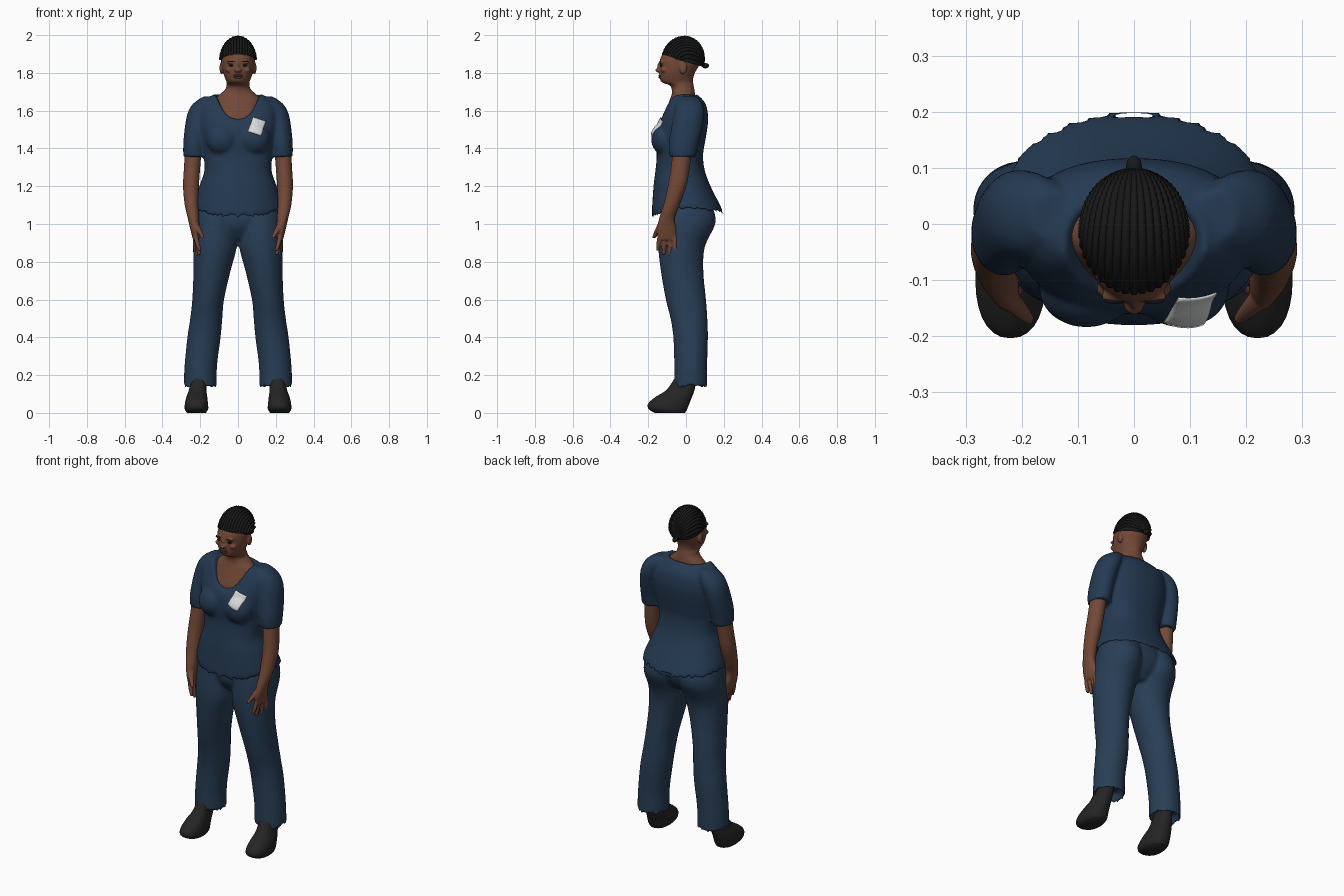
import bpy, bmesh, math
from mathutils import Vector, Matrix

cube = bpy.data.objects.get("Cube")
if cube:
    bpy.data.objects.remove(cube, do_unlink=True)


def material(name, r, g, b):
    m = bpy.data.materials.new(name)
    m.use_nodes = True
    m.diffuse_color = (r, g, b, 1)
    bsdf = m.node_tree.nodes["Principled BSDF"]
    bsdf.inputs["Base Color"].default_value = (r, g, b, 1)
    bsdf.inputs["Roughness"].default_value = 0.8
    return m


tunic_blue = material("tunic navy", 0.018, 0.042, 0.085)
trouser_blue = material("trouser navy", 0.021, 0.048, 0.092)
skin = material("brown skin", 0.17, 0.066, 0.038)
lip = material("lip brown", 0.11, 0.042, 0.028)
black = material("hair black", 0.009, 0.009, 0.009)
shoe_black = material("shoe charcoal", 0.018, 0.018, 0.018)
white = material("badge white", 0.68, 0.7, 0.69)


def spline(rows, steps=4):
    """Smooth curve through rows of section values."""
    rows = [Vector(r) for r in rows]
    out = []
    for i in range(len(rows) - 1):
        a, b, c, d = (rows[max(0, min(len(rows) - 1, i + k))] for k in (-1, 0, 1, 2))
        for s in range(steps):
            t = s / steps
            out.append(0.5 * (2 * b + (c - a) * t + (2 * a - 5 * b + 4 * c - d) * t ** 2
                              + (3 * b - a - 3 * c + d) * t ** 3))
    return out + [rows[-1]]


def loft(bm, rows, side=1, before=(), after=(), n=40, power=2.0):
    """Rows: height, centre x, half width, front y, back y, front dip, back dip."""
    def full(group):
        return [tuple(r) + (0,) * (7 - len(r)) for r in group]
    rings = []
    for z, cx, rx, yf, yb, dip_f, dip_b in full(before) + spline(full(rows)) + full(after):
        ring = []
        for i in range(n):
            t = 2 * math.pi * i / n
            c, s = math.cos(t), math.sin(t)
            ex = math.copysign(abs(c) ** (2 / power), c)
            ey = math.copysign(abs(s) ** (2 / power), s)
            dip = (dip_f if s < 0 else dip_b) * s * s
            ring.append(bm.verts.new((side * cx + rx * ex,
                                      (yf + yb) / 2 + (yb - yf) / 2 * ey, z - dip)))
        rings.append(ring)
    for lo, hi in zip(rings, rings[1:]):
        for i in range(n):
            j = (i + 1) % n
            bm.faces.new((lo[i], lo[j], hi[j], hi[i]))
    bm.faces.new(rings[0])
    bm.faces.new(rings[-1])


def ball(bm, centre, radii, segments=24):
    m = Matrix.Translation(centre) @ Matrix.Diagonal((*radii, 1))
    bmesh.ops.create_uvsphere(bm, u_segments=segments, v_segments=segments // 2,
                              radius=1, matrix=m)


def finish(name, bm, mat, voxel=0, smooth=4):
    bmesh.ops.recalc_face_normals(bm, faces=bm.faces)
    me = bpy.data.meshes.new(name)
    bm.to_mesh(me)
    bm.free()
    me.materials.append(mat)
    for p in me.polygons:
        p.use_smooth = True
    ob = bpy.data.objects.new(name, me)
    bpy.context.collection.objects.link(ob)
    if voxel:
        r = ob.modifiers.new("fuse", "REMESH")
        r.mode = "VOXEL"
        r.voxel_size = voxel
        r.use_smooth_shade = True
        s = ob.modifiers.new("soften", "SMOOTH")
        s.factor = 0.5
        s.iterations = smooth
    return ob


# Tunic: flared body with a scooped neck, bust and short sleeves
bm = bmesh.new()
loft(bm, [
    (1.075, 0, 0.238, -0.18, 0.205, 0.05, 0.035), (1.11, 0, 0.235, -0.18, 0.185, 0.03, 0.02),
    (1.2, 0, 0.205, -0.172, 0.13), (1.28, 0, 0.178, -0.162, 0.1),
    (1.36, 0, 0.182, -0.155, 0.09), (1.43, 0, 0.195, -0.16, 0.1),
    (1.5, 0, 0.207, -0.158, 0.112), (1.57, 0, 0.21, -0.148, 0.117, 0.035),
    (1.64, 0, 0.19, -0.137, 0.102, 0.09), (1.69, 0, 0.123, -0.128, 0.055, 0.132)],
    before=[(1.15, 0, 0.19, -0.13, 0.13)],
    after=[(1.65, 0, 0.1, -0.1, 0.035, 0.11), (1.58, 0, 0.08, -0.06, 0.02, 0.06)],
    n=64, power=2.25)
for side in (1, -1):
    ball(bm, (side * 0.085, -0.115, 1.45), (0.085, 0.07, 0.085))
    loft(bm, [
        (1.355, 0.232, 0.058, -0.088, 0.05), (1.42, 0.231, 0.059, -0.092, 0.065),
        (1.5, 0.223, 0.06, -0.08, 0.085), (1.58, 0.205, 0.064, -0.065, 0.097),
        (1.635, 0.178, 0.062, -0.055, 0.088), (1.675, 0.145, 0.04, -0.03, 0.06)], side)
tunic = finish("tunic", bm, tunic_blue, 0.009, 5)

# Trousers: two wide legs joined at the hips, hollow at the cuffs
bm = bmesh.new()
loft(bm, [(0.92, 0, 0.07, -0.08, 0.07), (0.98, 0, 0.17, -0.125, 0.12),
          (1.05, 0, 0.21, -0.135, 0.14), (1.14, 0, 0.19, -0.12, 0.12)])
for side in (1, -1):
    loft(bm, [
        (0.13, 0.2, 0.088, -0.062, 0.112), (0.25, 0.197, 0.086, -0.062, 0.112),
        (0.4, 0.18, 0.088, -0.067, 0.116), (0.5, 0.168, 0.085, -0.082, 0.113),
        (0.6, 0.158, 0.084, -0.107, 0.106), (0.75, 0.138, 0.098, -0.133, 0.092),
        (0.88, 0.122, 0.116, -0.147, 0.1), (1.0, 0.12, 0.119, -0.142, 0.155),
        (1.08, 0.115, 0.112, -0.13, 0.145), (1.15, 0.1, 0.1, -0.11, 0.11)],
        side, before=[(0.18, 0.2, 0.06, -0.035, 0.085)])
finish("trousers", bm, trouser_blue, 0.009, 4)

# Shoes
for side, name in ((1, "left_shoe"), (-1, "right_shoe")):
    bm = bmesh.new()
    loft(bm, [
        (0, 0.22, 0.05, -0.165, -0.005), (0.02, 0.22, 0.062, -0.198, 0.006),
        (0.05, 0.22, 0.061, -0.2, 0.018), (0.085, 0.218, 0.055, -0.16, 0.032),
        (0.125, 0.213, 0.046, -0.1, 0.046), (0.2, 0.205, 0.04, -0.05, 0.06)],
        side, n=28, power=2.3)
    finish(name, bm, shoe_black)

# Arms with hands: each finger runs from knuckle to tip
fingers = [(-0.138, 0.203, -0.15, 0.86), (-0.113, 0.205, -0.118, 0.838),
           (-0.086, 0.213, -0.085, 0.832), (-0.062, 0.225, -0.055, 0.852)]
for side, name in ((1, "left_arm"), (-1, "right_arm")):
    bm = bmesh.new()
    loft(bm, [
        (1.46, 0.232, 0.045, -0.06, 0.04), (1.3, 0.243, 0.043, -0.08, 0.02),
        (1.2, 0.249, 0.042, -0.096, 0.002), (1.1, 0.246, 0.036, -0.12, -0.035),
        (1.03, 0.236, 0.03, -0.142, -0.06), (0.97, 0.228, 0.024, -0.155, -0.05),
        (0.915, 0.222, 0.016, -0.148, -0.05)], side)
    for y0, x1, y1, z1 in fingers:
        r = 0.0125
        loft(bm, [(0.945, 0.225, r, y0 - r, y0 + r),
                  (0.9, (0.228 + x1) / 2, r, (y0 + y1) / 2 - r, (y0 + y1) / 2 + r),
                  (z1, x1, r * 0.75, y1 - r * 0.75, y1 + r * 0.75)], side, n=14)
    loft(bm, [(1.0, 0.225, 0.018, -0.15, -0.11), (0.96, 0.203, 0.015, -0.169, -0.137),
              (0.925, 0.185, 0.009, -0.181, -0.16)], side, n=14)
    finish(name, bm, skin, 0.005, 3)

# Head, neck and upper chest
bm = bmesh.new()
loft(bm, [
    (1.5, 0, 0.11, -0.12, 0.04), (1.56, 0, 0.12, -0.121, 0.04), (1.62, 0, 0.122, -0.1, 0.045),
    (1.665, 0, 0.115, -0.083, 0.047), (1.69, 0, 0.092, -0.075, 0.047),
    (1.715, 0, 0.066, -0.076, 0.044), (1.735, 0, 0.061, -0.088, 0.04),
    (1.75, 0, 0.06, -0.127, 0.038), (1.77, 0, 0.068, -0.138, 0.038),
    (1.8, 0, 0.078, -0.141, 0.047), (1.84, 0, 0.085, -0.14, 0.07),
    (1.88, 0, 0.086, -0.135, 0.082), (1.92, 0, 0.074, -0.108, 0.07),
    (1.95, 0, 0.05, -0.07, 0.04)])
ball(bm, (0, -0.142, 1.814), (0.019, 0.02, 0.013))
ball(bm, (0, -0.138, 1.832), (0.009, 0.014, 0.028))
for side in (1, -1):
    ball(bm, (side * 0.087, -0.015, 1.826), (0.011, 0.02, 0.033))
    ball(bm, (side * 0.034, -0.129, 1.856), (0.026, 0.012, 0.009))
    ball(bm, (side * 0.045, -0.115, 1.815), (0.022, 0.018, 0.015))
finish("head_and_neck", bm, skin, 0.005, 3)

# Face details
bm = bmesh.new()
ball(bm, (0, -0.137, 1.786), (0.027, 0.009, 0.006))
ball(bm, (0, -0.136, 1.777), (0.023, 0.01, 0.007))
finish("lips", bm, lip)
for side, name in ((1, "left"), (-1, "right")):
    bm = bmesh.new()
    ball(bm, (side * 0.034, -0.13, 1.839), (0.014, 0.007, 0.005))
    finish(name + "_eye", bm, black)
    bm = bmesh.new()
    ball(bm, (side * 0.035, -0.136, 1.859), (0.019, 0.006, 0.003))
    finish(name + "_eyebrow", bm, black)

# Hair: tilted half dome with braids gathered into a knot behind
dome = (Matrix.Translation((0, -0.015, 1.868)) @ Matrix.Rotation(math.radians(-15), 4, "X")
        @ Matrix.Diagonal((0.091, 0.109, 0.122, 1)))
bm = bmesh.new()
bmesh.ops.create_uvsphere(bm, u_segments=40, v_segments=24, radius=1)
bmesh.ops.bisect_plane(bm, geom=bm.verts[:] + bm.edges[:] + bm.faces[:],
                       plane_co=(0, 0, -0.06), plane_no=(0, 0, 1), clear_inner=True)
bm.transform(dome)
finish("hair_cap", bm, black)

braids = bpy.data.curves.new("braids", "CURVE")
braids.dimensions = "3D"
braids.bevel_depth = 0.0095
braids.bevel_resolution = 1
braids.use_fill_caps = True
count, steps = 19, 44
for i in range(count):
    x0 = math.sin(1.5 * (2 * i / (count - 1) - 1))
    y0 = math.sqrt(1 - x0 * x0)
    sp = braids.splines.new("POLY")
    sp.points.add(steps)
    for k, p in enumerate(sp.points):
        t = (1 - math.cos(math.pi * k / steps)) / 2
        x, y = x0 * math.sqrt(max(0, 1 - t * t)), -y0 + t * (1 + y0)
        z = math.sqrt(max(0, 1 - x * x - y * y))
        p.co = (*(dome @ Vector((x, y, z))), 1)
        p.radius = (1 if k % 2 else 0.8) * (1 - 0.4 * t ** 4)
braids.materials.append(black)
bpy.context.collection.objects.link(bpy.data.objects.new("braids", braids))

bm = bmesh.new()
ball(bm, (0, 0.103, 1.838), (0.014, 0.019, 0.014))
finish("hair_knot", bm, black)

# Chest badge: tilted plate wrapped onto the tunic
bm = bmesh.new()
bmesh.ops.create_grid(bm, x_segments=8, y_segments=8, size=0.5)
bm.transform(Matrix.Translation((0.1, -0.25, 1.515)) @ Matrix.Rotation(math.radians(18), 4, "Y")
             @ Matrix.Rotation(math.radians(90), 4, "X") @ Matrix.Diagonal((0.07, 0.08, 1, 1)))
badge = finish("chest_badge", bm, white)
wrap = badge.modifiers.new("wrap", "SHRINKWRAP")
wrap.target = tunic
wrap.wrap_method = "PROJECT"
wrap.use_project_y = True
wrap.wrap_mode = "ABOVE_SURFACE"
wrap.offset = 0.004
plate = badge.modifiers.new("thickness", "SOLIDIFY")
plate.thickness = 0.004
plate.offset = 0
